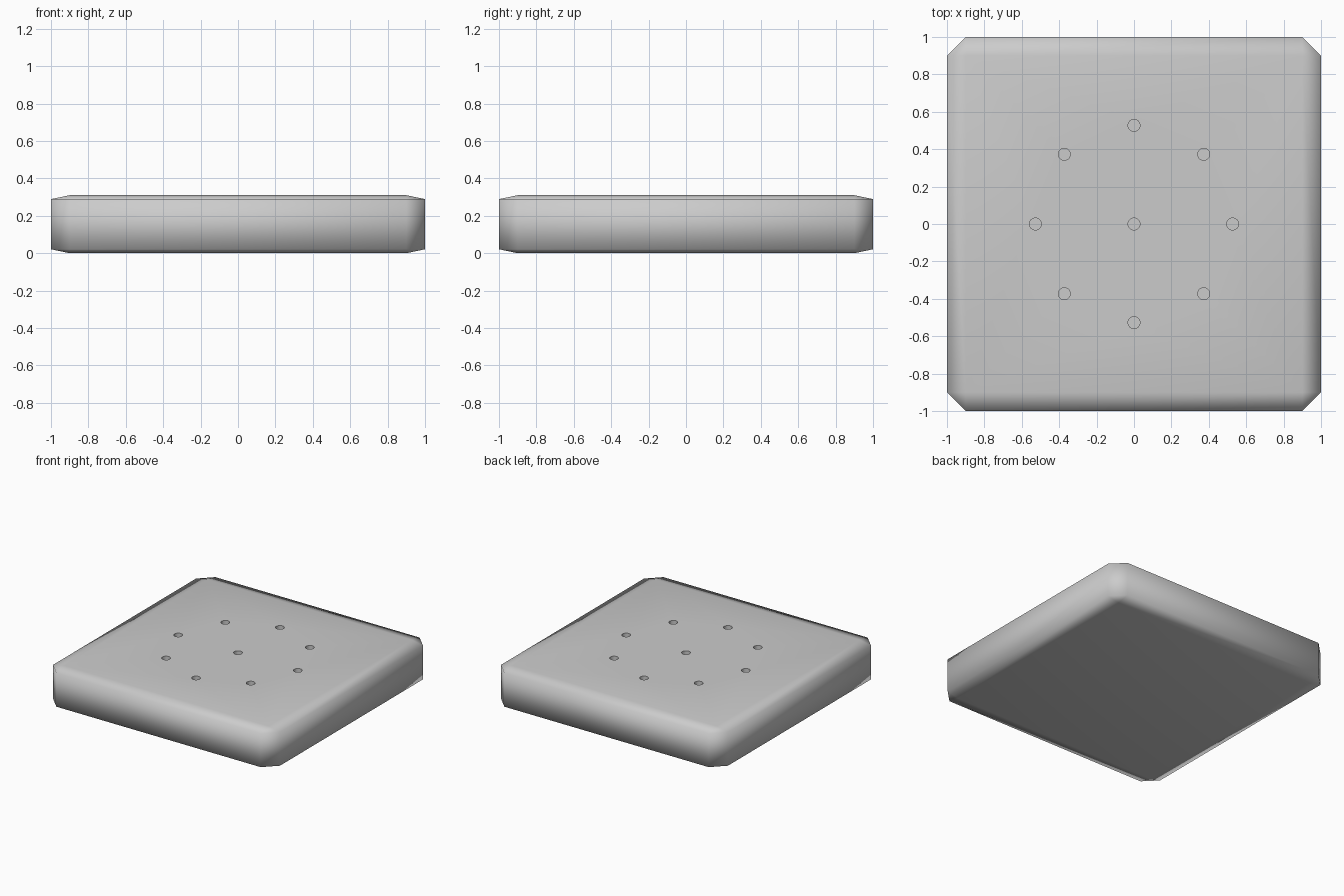
import bpy, bmesh, math

if "Cube" in bpy.data.objects:
    bpy.data.objects.remove(bpy.data.objects["Cube"])

H = 0.31        # plate thickness
LIP = 0.021     # height of the shallow chamfer
DEPTH = 0.10    # depth of the holes

# Plate: chamfered cube flattened to a slab
bm = bmesh.new()
bmesh.ops.create_cube(bm, size=2)
bmesh.ops.bevel(bm, geom=bm.edges[:], offset=0.1, segments=1, affect='EDGES')
for v in bm.verts:
    half = H / 2 if abs(v.co.z) > 0.95 else H / 2 - LIP
    v.co.z = H / 2 + math.copysign(half, v.co.z)
for f in bm.faces:
    f.smooth = True
mesh = bpy.data.meshes.new("plate")
bm.to_mesh(mesh)
bm.free()
plate = bpy.data.objects.new("plate", mesh)
bpy.context.collection.objects.link(plate)

# Cutter: one hole in the middle and eight in a ring
spots = [(0, 0)] + [(0.527 * math.cos(i * math.pi / 4),
                     0.527 * math.sin(i * math.pi / 4)) for i in range(8)]
bm = bmesh.new()
for x, y in spots:
    ret = bmesh.ops.create_cone(bm, cap_ends=True, segments=32, radius1=0.032,
                                radius2=0.032, depth=DEPTH * 2)
    bmesh.ops.translate(bm, verts=ret["verts"], vec=(x, y, H))
mesh = bpy.data.meshes.new("hole_cutter")
bm.to_mesh(mesh)
bm.free()
cutter = bpy.data.objects.new("hole_cutter", mesh)
bpy.context.collection.objects.link(cutter)
cutter.hide_render = True
cutter.hide_set(True)

# Blind holes in the top face
cut = plate.modifiers.new("holes", 'BOOLEAN')
cut.operation = 'DIFFERENCE'
cut.solver = 'EXACT'
cut.object = cutter
